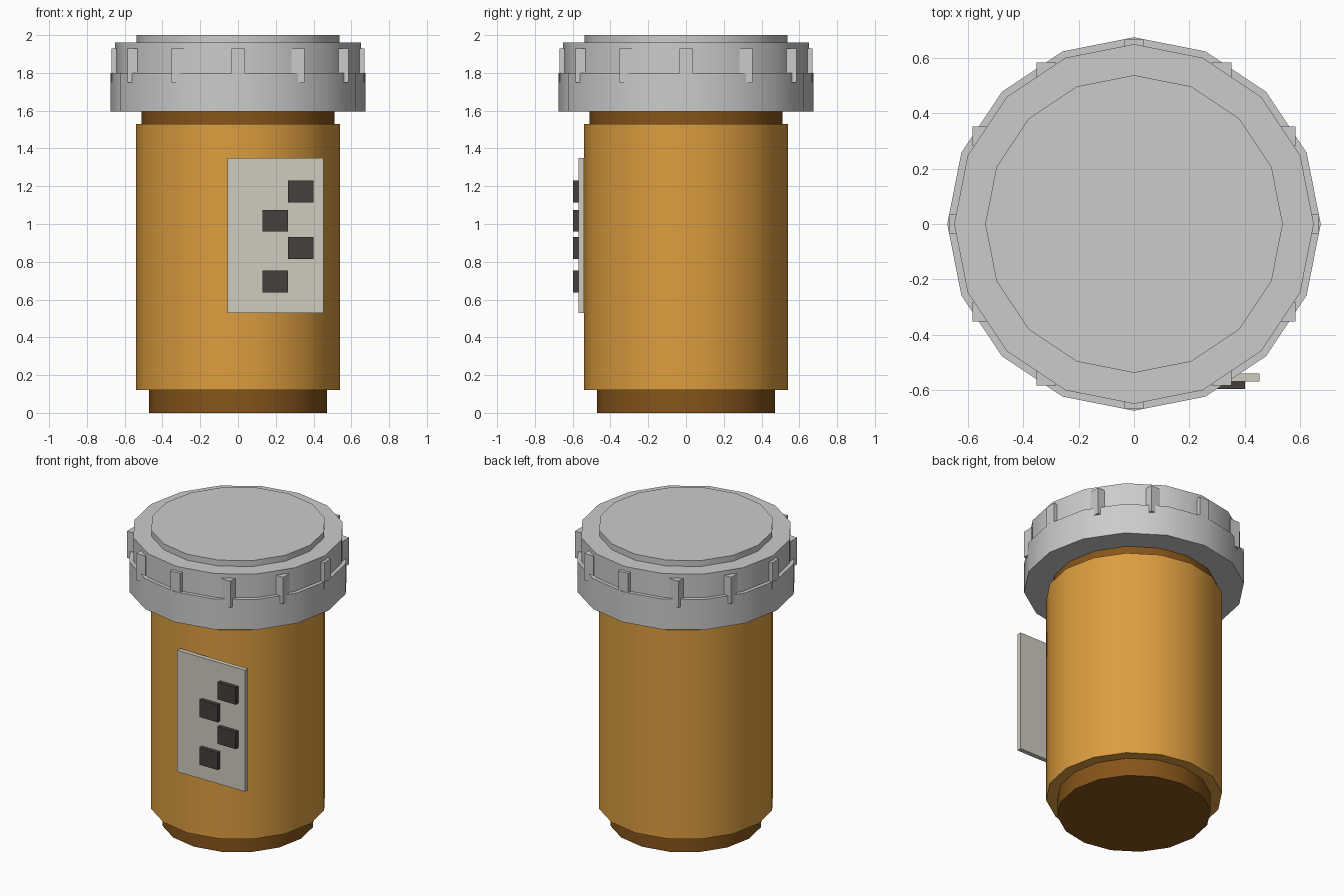
import bpy, math

if "Cube" in bpy.data.objects:
    bpy.data.objects.remove(bpy.data.objects["Cube"])


def material(name, rgb):
    m = bpy.data.materials.new(name)
    m.diffuse_color = (*rgb, 1)
    m.use_nodes = True
    m.node_tree.nodes["Principled BSDF"].inputs["Base Color"].default_value = m.diffuse_color
    return m


AMBER = material("amber", (0.72, 0.34, 0.05))
BROWN = material("brown", (0.24, 0.09, 0.01))
PAPER = material("paper", (0.62, 0.60, 0.52))
DARK = material("dark", (0.06, 0.05, 0.045))


def finish(name, mat):
    ob = bpy.context.object
    ob.name = name
    if mat:
        ob.data.materials.append(mat)
    return ob


def drum(name, radius, z0, z1, mat=None):
    # 16-sided cylinder with a corner on each axis
    bpy.ops.mesh.primitive_cylinder_add(vertices=16, radius=radius, depth=z1 - z0,
                                        location=(0, 0, (z0 + z1) / 2))
    ob = finish(name, mat)
    bpy.ops.object.shade_smooth_by_angle(angle=math.radians(35))
    return ob


def box(name, lo, hi, mat=None):
    bpy.ops.mesh.primitive_cube_add(size=1, location=[(a + b) / 2 for a, b in zip(lo, hi)])
    bpy.context.object.scale = [b - a for a, b in zip(lo, hi)]
    bpy.ops.object.transform_apply(location=False, rotation=False, scale=True)
    return finish(name, mat)


# Bottle
drum("base", 0.47, 0, 0.12, BROWN)
drum("body", 0.54, 0.12, 1.53, AMBER)
drum("neck", 0.51, 1.53, 1.595, BROWN)

# Cap
drum("cap_skirt", 0.675, 1.595, 1.80)
drum("cap_upper", 0.65, 1.80, 1.96)
drum("cap_top", 0.538, 1.96, 2.0)

# Grip ribs: axis-aligned blocks around the cap
R, H = 0.634, 0.035
for i in range(12):
    a = math.radians(30 * i)
    x, y = R * math.cos(a), R * math.sin(a)
    box(f"cap_rib_{i + 1}", (x - H, y - H, 1.75), (x + H, y + H, 1.93))

# Label with staggered dark squares
box("label", (-0.055, -0.57, 0.53), (0.453, -0.54, 1.35), PAPER)
for i, z in enumerate((0.695, 0.872, 1.017, 1.172)):
    x = 0.333 if i % 2 else 0.198
    box(f"label_mark_{i + 1}", (x - 0.068, -0.597, z - 0.058), (x + 0.068, -0.57, z + 0.058), DARK)
